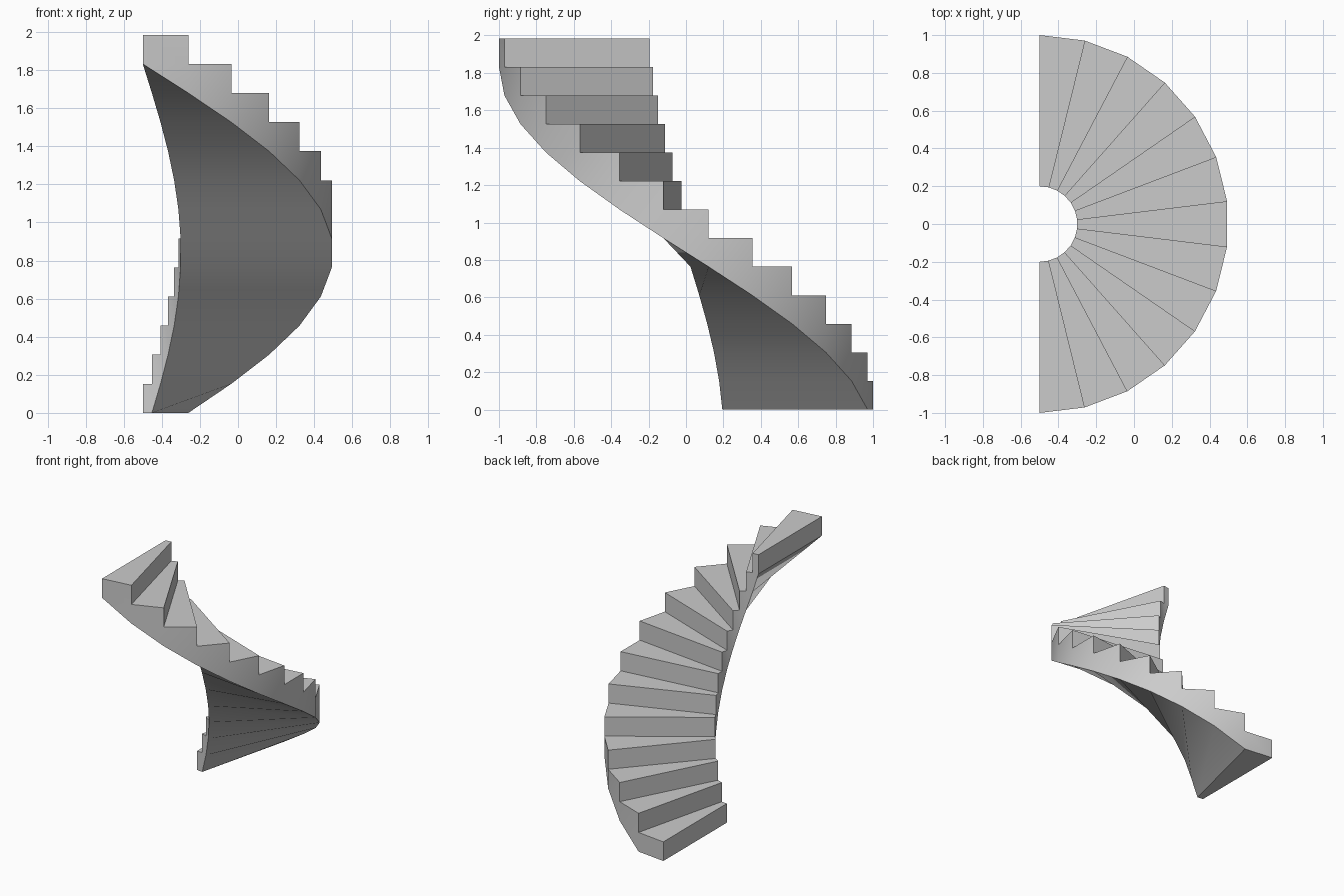
import bpy, bmesh, math

STEPS = 13
RISE = 1.985 / STEPS
INNER, OUTER = 0.2, 1.0
AXIS_X = -0.5

cube = bpy.data.objects.get("Cube")
if cube:
    bpy.data.objects.remove(cube, do_unlink=True)

# Plain grey concrete
grey = bpy.data.materials.new("grey_concrete")
grey.use_nodes = True
colour = (0.6, 0.6, 0.6, 1)
grey.diffuse_color = colour
grey.node_tree.nodes["Principled BSDF"].inputs["Base Color"].default_value = colour

bm = bmesh.new()
verts = {}


def corner(radius, k, level):
    """Shared vertex on radial line k, a whole number of rises up."""
    key = (radius, k, level)
    if key not in verts:
        a = math.pi * k / STEPS
        verts[key] = bm.verts.new((AXIS_X + radius * math.sin(a),
                                   radius * math.cos(a), level * RISE))
    return verts[key]


def soffit(k):
    return max(k - 1, 0)


def strip(k0, level0, k1, level1):
    """Face spanning from the inner to the outer edge."""
    bm.faces.new((corner(INNER, k0, level0), corner(OUTER, k0, level0),
                  corner(OUTER, k1, level1), corner(INNER, k1, level1)))


for k in range(STEPS):
    strip(k, k, k, k + 1)                        # riser
    strip(k, k + 1, k + 1, k + 1)                # tread
    strip(k, soffit(k), k + 1, soffit(k + 1))    # underside
    # inner and outer stringer walls
    outline = [(k, soffit(k)), (k + 1, soffit(k + 1)),
               (k + 1, k + 1), (k, k + 1), (k, k)]
    for radius in (INNER, OUTER):
        loop = dict.fromkeys(corner(radius, *p) for p in outline)
        bm.faces.new(list(loop))

# Upper end face
strip(STEPS, soffit(STEPS), STEPS, STEPS)

bmesh.ops.recalc_face_normals(bm, faces=bm.faces)
mesh = bpy.data.meshes.new("spiral_staircase")
bm.to_mesh(mesh)
bm.free()
mesh.materials.append(grey)

stairs = bpy.data.objects.new("spiral_staircase", mesh)
bpy.context.collection.objects.link(stairs)
bpy.ops.object.select_all(action='DESELECT')
stairs.select_set(True)
bpy.context.view_layer.objects.active = stairs
bpy.ops.object.shade_smooth_by_angle(angle=math.radians(30))
